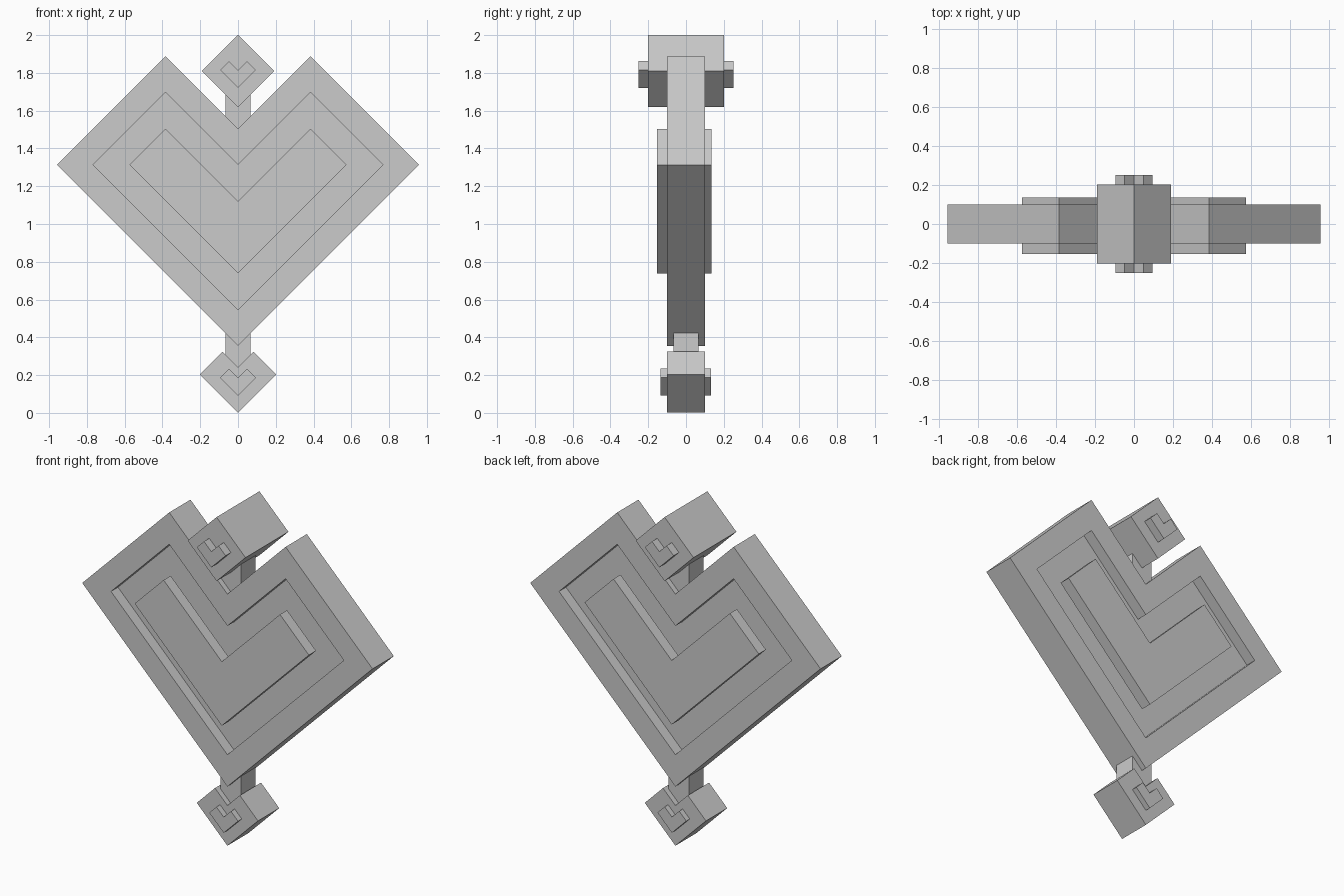
import bpy
import bmesh

if "Cube" in bpy.data.objects:
    bpy.data.objects.remove(bpy.data.objects["Cube"])

GREY = (0.6, 0.6, 0.6, 1.0)
grey = bpy.data.materials.new("plain grey")
grey.use_nodes = True
grey.diffuse_color = GREY
grey.node_tree.nodes["Principled BSDF"].inputs["Base Color"].default_value = GREY


def finish(name, bm):
    bmesh.ops.recalc_face_normals(bm, faces=bm.faces)
    mesh = bpy.data.meshes.new(name)
    bm.to_mesh(mesh)
    bm.free()
    mesh.materials.append(grey)
    obj = bpy.data.objects.new(name, mesh)
    bpy.context.collection.objects.link(obj)
    return obj


def heart(side, lobe, z):
    """Square-cornered heart: widest at height z, lobes peak at x = lobe."""
    right = [(0, z - side), (side, z), (lobe, z + side - lobe)]
    left = [(-x, h) for x, h in reversed(right[1:])]
    return right + [(0, z + side - 2 * lobe)] + left


def diamond(side, z):
    return [(0, z - side), (side, z), (0, z + side), (-side, z)]


def slab(name, outline, y0, y1):
    """Solid prism of an x-z outline between two depths."""
    bm = bmesh.new()
    face = bm.faces.new([bm.verts.new((x, y0, z)) for x, z in outline])
    moved = bmesh.ops.extrude_face_region(bm, geom=[face])["geom"]
    verts = [g for g in moved if isinstance(g, bmesh.types.BMVert)]
    bmesh.ops.translate(bm, verts=verts, vec=(0, y1 - y0, 0))
    return finish(name, bm)


def frame(name, outer, inner, y0, y1):
    """Open border between two matching outlines."""
    bm = bmesh.new()
    loops = [[bm.verts.new((x, y, z)) for x, z in line]
             for line, y in ((outer, y0), (outer, y1), (inner, y1), (inner, y0))]
    n = len(outer)
    for k in range(4):
        a, b = loops[k], loops[(k + 1) % 4]
        for i in range(n):
            j = (i + 1) % n
            bm.faces.new((a[i], a[j], b[j], b[i]))
    return finish(name, bm)


def post(name, z0, z1):
    w = 0.067
    return slab(name, [(-w, z0), (w, z0), (w, z1), (-w, z1)], -w, w)


# Large heart: border, recessed panel and raised centre plates
mid = 1.313
recess = heart(0.768, 0.384, mid)
centre = heart(0.575, 0.384, mid)
frame("heart_border", heart(0.958, 0.384, mid), recess, -0.1, 0.1)
slab("heart_panel", recess, -0.034, 0.034)
slab("front_centre_plate", centre, -0.153, -0.086)
slab("back_centre_plate", centre, 0.068, 0.135)

# Posts joining the ornaments to the heart
post("top_post", 1.46, 1.72)
post("bottom_post", 0.22, 0.43)

# Top diamond with a small heart through it
slab("top_diamond", diamond(0.191, 1.81), -0.202, 0.202)
slab("top_small_heart", heart(0.095, 0.048, 1.815), -0.252, 0.252)

# Bottom heart pendant with a small heart through it
slab("bottom_heart", heart(0.202, 0.082, 0.204), -0.1, 0.1)
slab("bottom_small_heart", heart(0.095, 0.048, 0.187), -0.135, 0.133)
